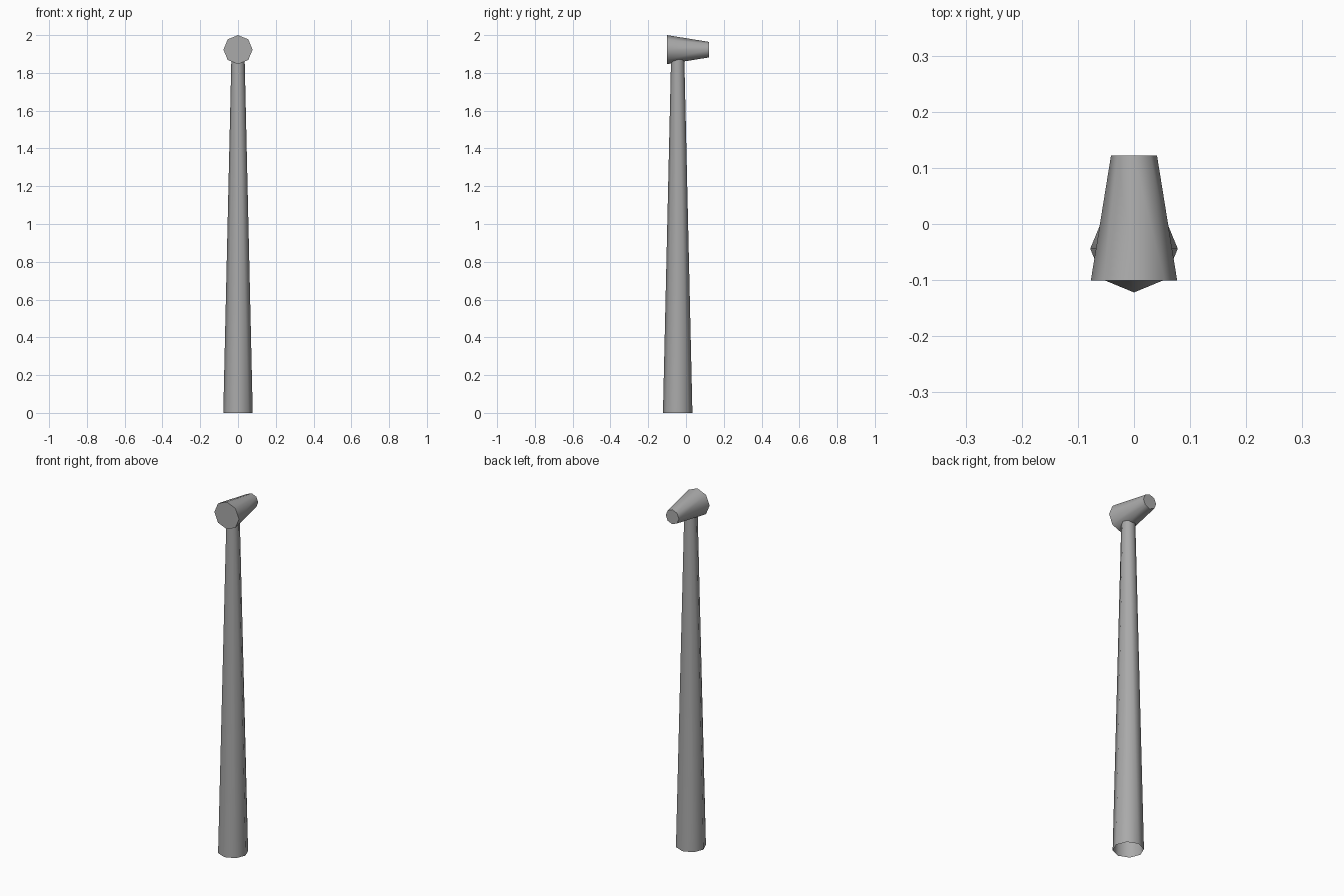
import bpy, math
from mathutils import Vector

cube = bpy.data.objects.get("Cube")
if cube:
    bpy.data.objects.remove(cube, do_unlink=True)

SIDES = 8

grey = bpy.data.materials.new("plain grey")
grey.use_nodes = True
tone = (0.4, 0.4, 0.4, 1)
grey.diffuse_color = tone
grey.node_tree.nodes["Principled BSDF"].inputs["Base Color"].default_value = tone


def tapered_tube(name, start, end, r_start, r_end, capped):
    """Eight-sided taper between two points, smooth round the sides."""
    start, end = Vector(start), Vector(end)
    axis = end - start
    bpy.ops.mesh.primitive_cone_add(
        vertices=SIDES, radius1=r_start, radius2=r_end, depth=axis.length,
        end_fill_type='NGON' if capped else 'NOTHING',
        location=(start + end) / 2,
        rotation=axis.to_track_quat('Z', 'Y').to_euler())
    obj = bpy.context.object
    obj.name = name
    obj.data.materials.append(grey)
    bpy.ops.object.shade_smooth_by_angle(angle=math.radians(60))
    return obj


# Tall mast, open underneath, its top tucked inside the housing
tapered_tube("tower", (0, -0.044, 0), (0, -0.044, 1.88), 0.078, 0.035, False)

# Housing on top, wide at the front and narrow at the back
tapered_tube("nacelle", (0, -0.101, 1.923), (0, 0.122, 1.923), 0.077, 0.041, True)
